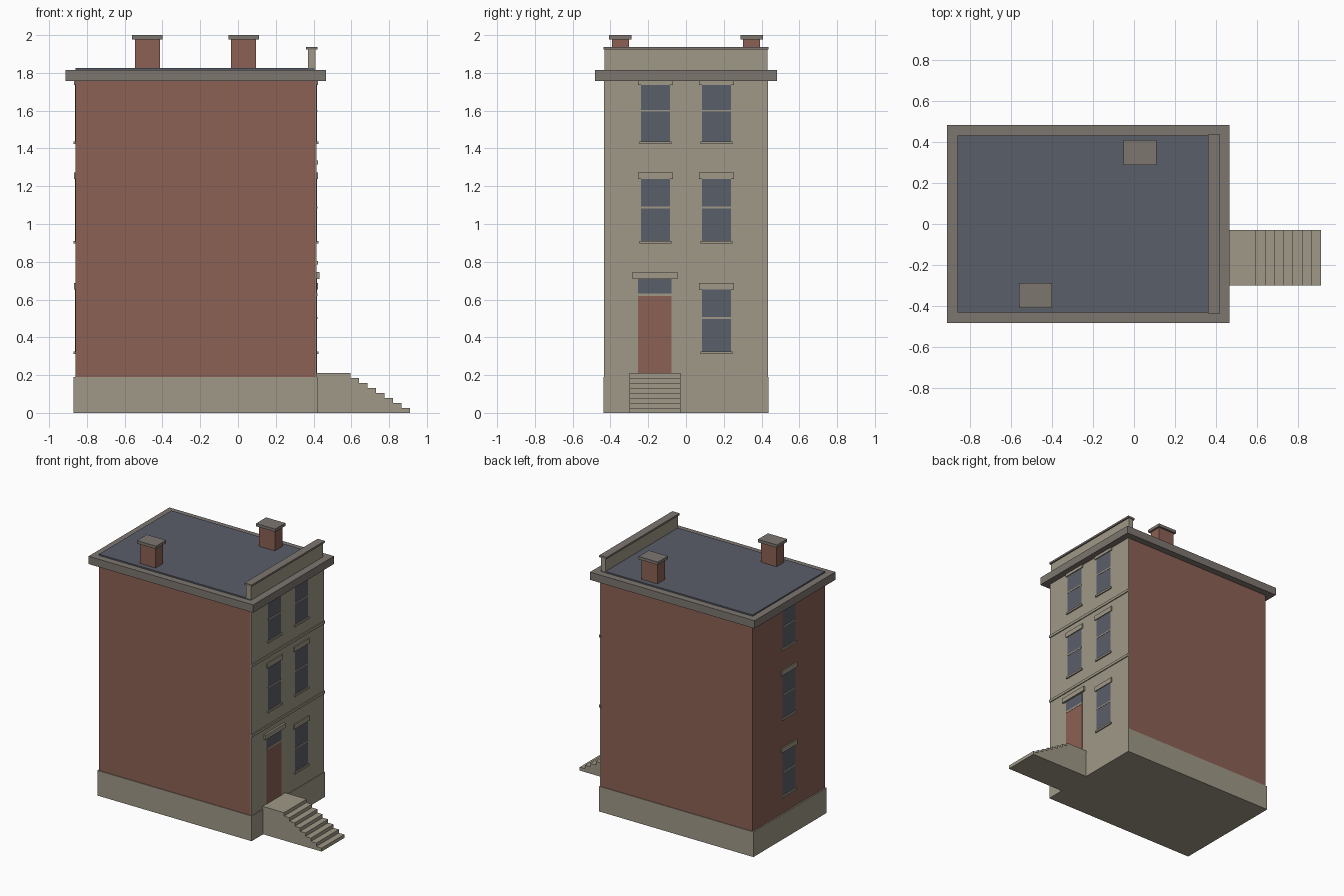
import bpy
import bmesh

old = bpy.data.objects.get("Cube")
if old:
    bpy.data.objects.remove(old, do_unlink=True)


def material(name, r, g, b):
    m = bpy.data.materials.new(name)
    m.use_nodes = True
    m.diffuse_color = (r, g, b, 1)
    m.node_tree.nodes["Principled BSDF"].inputs["Base Color"].default_value = (r, g, b, 1)
    return m


brick = material("brick_red", 0.26, 0.12, 0.09)
stone = material("pale_stone", 0.35, 0.315, 0.245)
slate = material("slate_blue_grey", 0.102, 0.112, 0.138)
trim = material("trim_grey", 0.205, 0.18, 0.16)


def finish(name, bm, mat):
    bmesh.ops.recalc_face_normals(bm, faces=bm.faces)
    mesh = bpy.data.meshes.new(name)
    bm.to_mesh(mesh)
    bm.free()
    mesh.materials.append(mat)
    ob = bpy.data.objects.new(name, mesh)
    bpy.context.collection.objects.link(ob)
    return ob


def box(name, xs, ys, zs, mat):
    """Box spanning the given (low, high) pair on each axis."""
    bm = bmesh.new()
    bmesh.ops.create_cube(bm, size=1)
    for v in bm.verts:
        v.co = [p[0] if c < 0 else p[1] for c, p in zip(v.co, (xs, ys, zs))]
    return finish(name, bm, mat)


WIDTH = (-0.432, 0.432)
BACK, STREET = -0.86, 0.416

# Main masses
box("foundation", (-0.87, 0.42), (-0.437, 0.437), (0, 0.19), stone)
box("brick_walls", (BACK, 0.41), WIDTH, (0.18, 1.76), brick)
box("street_facade", (0.409, STREET), (-0.433, 0.433), (0.18, 1.76), stone)

# Cornice, roof and street parapet
box("cornice", (-0.912, 0.465), (-0.483, 0.483), (1.757, 1.816), trim)
box("roof", (BACK, 0.405), WIDTH, (1.81, 1.826), slate)
box("parapet", (0.37, 0.41), WIDTH, (1.81, 1.925), stone)
box("parapet_cap", (0.36, 0.42), (-0.437, 0.437), (1.923, 1.937), trim)

# Chimneys
for side, cx, cy in (("right", -0.48, -0.348), ("left", 0.03, 0.348)):
    box(side + "_chimney", (cx - 0.066, cx + 0.066), (cy - 0.045, cy + 0.045), (1.82, 1.98), brick)
    box(side + "_chimney_cap", (cx - 0.08, cx + 0.08), (cy - 0.06, cy + 0.06), (1.978, 2), trim)

# Belt courses
for i, z in enumerate((0.785, 1.315)):
    box(f"belt_course_{i}", (0.41, 0.423), (-0.435, 0.435), (z, z + 0.02), stone)


def wall_plate(name, wall, out, ys, zs, mat):
    """Plate standing proud of the street or back wall by the given amount."""
    d = 1 if wall > 0 else -1
    box(name, sorted((wall - d * 0.005, wall + d * out)), ys, zs, mat)


def window(name, wall, cy, z0, z1):
    h = 0.077
    wall_plate(name + "_glass", wall, 0.002, (cy - h, cy + h), (z0, z1), slate)
    mid = (z0 + z1) / 2 + 0.013
    wall_plate(name + "_rail", wall, 0.004, (cy - h, cy + h), (mid - 0.005, mid + 0.005), stone)
    wall_plate(name + "_sill", wall, 0.01, (cy - h - 0.008, cy + h + 0.008), (z0 - 0.014, z0), stone)
    wall_plate(name + "_lintel", wall, 0.008, (cy - h - 0.015, cy + h + 0.015), (z1, z1 + 0.036), stone)


# Windows: street side in two columns, back in one, no street window over the door
for floor, (z0, z1) in enumerate(((0.325, 0.652), (0.91, 1.237), (1.438, 1.735))):
    window(f"back_window_{floor}", BACK, 0, z0, z1)
    window(f"street_window_left_{floor}", STREET, 0.161, z0, z1)
    if floor:
        window(f"street_window_right_{floor}", STREET, -0.161, z0, z1)

# Front door with transom light
DOOR = (-0.254, -0.076)
wall_plate("door", STREET, 0.002, DOOR, (0.2, 0.618), brick)
wall_plate("transom_bar", STREET, 0.004, DOOR, (0.618, 0.632), stone)
wall_plate("transom_glass", STREET, 0.002, DOOR, (0.632, 0.712), slate)
wall_plate("door_hood", STREET, 0.015, (-0.284, -0.046), (0.71, 0.746), stone)

# Stoop: stepped side profile extruded across its width
STEPS, TREAD, TOP = 7, 0.045, 0.21
rise = TOP / (STEPS + 1)
profile = [(0.412, 0), (0.412, TOP)]
for i in range(STEPS + 1):
    x = 0.595 + i * TREAD
    profile += [(x, TOP - i * rise), (x, TOP - (i + 1) * rise)]
bm = bmesh.new()
face = bm.faces.new([bm.verts.new((x, -0.3, z)) for x, z in profile])
new = bmesh.ops.extrude_face_region(bm, geom=[face])["geom"]
bmesh.ops.translate(bm, verts=[g for g in new if isinstance(g, bmesh.types.BMVert)], vec=(0, 0.27, 0))
finish("stoop", bm, stone)
